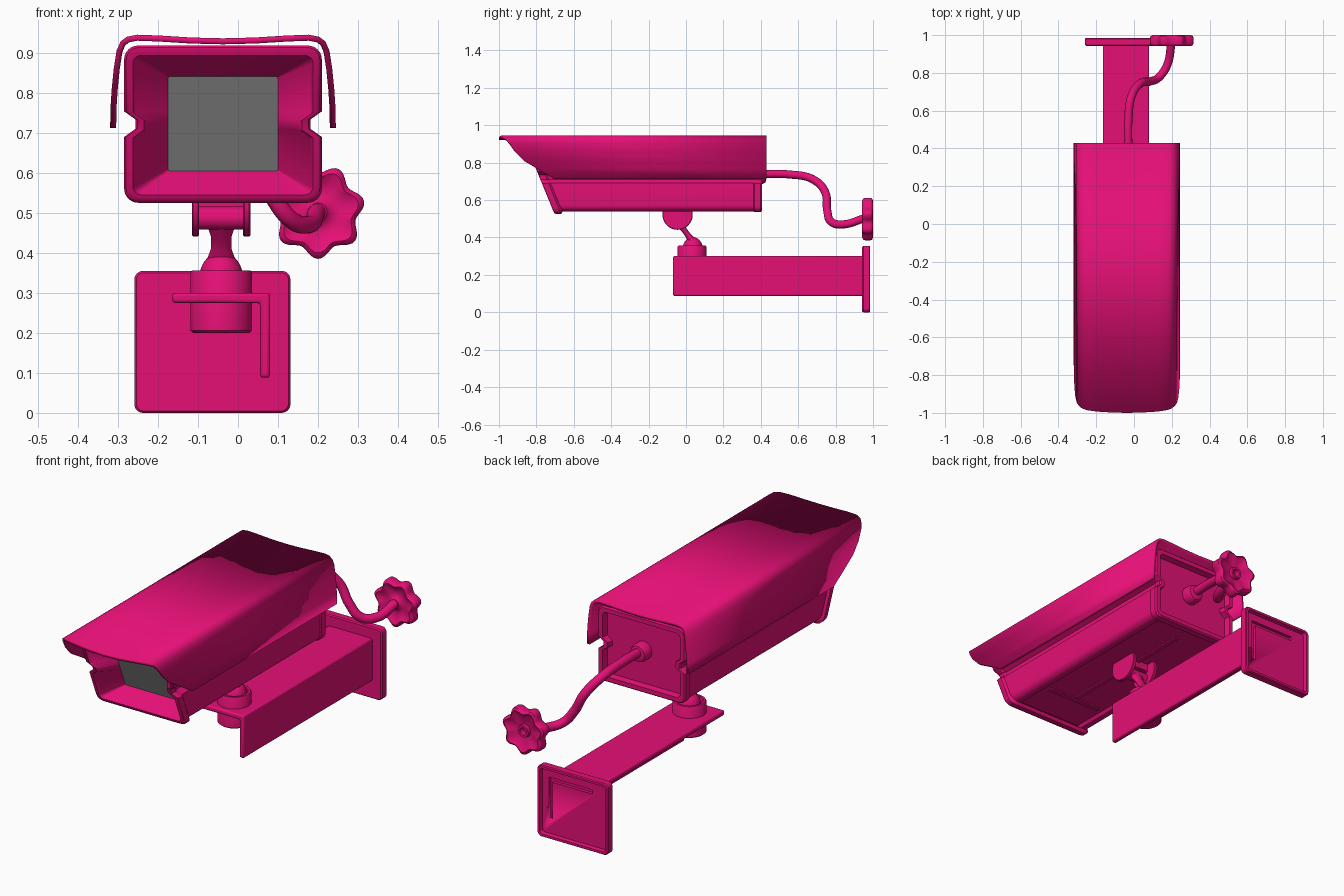
import bpy, bmesh, math
from mathutils import Vector

if "Cube" in bpy.data.objects:
    bpy.data.objects.remove(bpy.data.objects["Cube"])


def material(name, color):
    m = bpy.data.materials.new(name)
    m.use_nodes = True
    m.diffuse_color = color
    m.node_tree.nodes["Principled BSDF"].inputs["Base Color"].default_value = color
    return m


PINK = material("magenta paint", (0.78, 0.005, 0.18, 1))
GREY = material("grey glass", (0.25, 0.25, 0.25, 1))
CX = -0.0375  # centre line of the housing


def finish(name, bm, angle=35):
    bmesh.ops.recalc_face_normals(bm, faces=bm.faces)
    me = bpy.data.meshes.new(name)
    bm.to_mesh(me)
    bm.free()
    me.materials.append(PINK)
    ob = bpy.data.objects.new(name, me)
    bpy.context.collection.objects.link(ob)
    smooth(ob, angle)
    return ob


def smooth(ob, angle=35):
    bpy.ops.object.select_all(action='DESELECT')
    ob.select_set(True)
    bpy.context.view_layer.objects.active = ob
    bpy.ops.object.shade_smooth_by_angle(angle=math.radians(angle))


def loft(name, rings, cap_start=True, cap_end=True, angle=35):
    """Skin closed rings of equal point count."""
    bm = bmesh.new()
    vs = [[bm.verts.new(p) for p in ring] for ring in rings]
    n = len(vs[0])
    for a, b in zip(vs, vs[1:]):
        for i in range(n):
            j = (i + 1) % n
            bm.faces.new((a[i], a[j], b[j], b[i]))
    if cap_start:
        bm.faces.new(vs[0])
    if cap_end:
        bm.faces.new(vs[-1])
    return finish(name, bm, angle)


def section(y, hw, z0, z1, r, notch=0.0, dent=0.0, cx=CX):
    """Rounded rectangle with side notches and a sunken underside; y is a function of z."""
    half = [(hw - 0.06, z0 + dent), (hw - 0.05, z0)]
    arc = [math.radians(15 * k) for k in range(7)]
    half += [(hw - r + r * math.sin(a), z0 + r - r * math.cos(a)) for a in arc]
    mid = (z0 + z1) / 2
    half += [(hw, mid - 0.032), (hw - notch, mid - 0.012),
             (hw - notch, mid + 0.012), (hw, mid + 0.032)]
    half += [(hw - r + r * math.cos(a), z1 - r + r * math.sin(a)) for a in arc]
    full = half + [(-x, z) for x, z in reversed(half)]
    return [(cx + x, y(z), z) for x, z in full]


def slant(off):
    return lambda z: -0.705 - 0.41 * (z - 0.53) + off


def flat(y):
    return lambda z: y


def box(name, x, y, z, bevel=0.003):
    bm = bmesh.new()
    bmesh.ops.create_cube(bm, size=1)
    for v in bm.verts:
        v.co = [lo + (c + 0.5) * (hi - lo) for c, (lo, hi) in zip(v.co, (x, y, z))]
    bmesh.ops.bevel(bm, geom=bm.edges[:], offset=bevel, segments=2, affect='EDGES')
    return finish(name, bm)


def tube(name, stations, axis, seg=32, wide=1.0):
    """Round part through (centre, radius) stations, facing along axis."""
    q = Vector(axis).to_track_quat('Z', 'X')
    rings = []
    for c, r in stations:
        ring = []
        for k in range(seg):
            a = 2 * math.pi * k / seg
            ring.append(Vector(c) + q @ Vector((r * math.cos(a), r * math.sin(a), 0)))
        rings.append([(c[0] + (p.x - c[0]) * wide, p.y, p.z) for p in ring])
    return loft(name, rings)


# Housing with notched sides, sunken underside and recessed rear panel
N = 0.028
loft("housing", [
    section(slant(0.04), 0.237, 0.54, 0.905, 0.035, N, 0.015),
    section(flat(0.36), 0.237, 0.54, 0.905, 0.035, N, 0.015),
    section(flat(0.365), 0.241, 0.535, 0.908, 0.035, N),
    section(flat(0.398), 0.241, 0.535, 0.908, 0.035, N),
    section(flat(0.405), 0.235, 0.541, 0.902, 0.032, N),
    section(flat(0.405), 0.214, 0.562, 0.881, 0.022, N),
    section(flat(0.375), 0.208, 0.568, 0.875, 0.02, N)], cap_start=False)

# Slanted front frame, funnel and glass
frame = loft("front_frame", [
    section(slant(0.05), 0.234, 0.54, 0.905, 0.03, N),
    section(slant(0.035), 0.247, 0.525, 0.918, 0.035, N),
    section(slant(0.01), 0.247, 0.525, 0.918, 0.035, N),
    section(slant(0.002), 0.242, 0.53, 0.913, 0.032, N),
    section(slant(0), 0.235, 0.537, 0.905, 0.028, N),
    section(slant(0), 0.225, 0.545, 0.893, 0.02, N),
    section(slant(0.012), 0.217, 0.552, 0.885, 0.014, N),
    section(slant(0.1), 0.137, 0.605, 0.84, 0.004)], cap_start=False)
frame.data.materials.append(GREY)
frame.data.polygons[len(frame.data.polygons) - 1].material_index = 1

# Sun hood: half profile as (x, z, front edge y), mirrored
half = [(0, 0.936, -1.0), (0.08, 0.938, -0.998), (0.16, 0.943, -0.993),
        (0.215, 0.945, -0.985), (0.24, 0.94, -0.975), (0.256, 0.928, -0.96),
        (0.266, 0.905, -0.945), (0.273, 0.86, -0.915), (0.278, 0.81, -0.865),
        (0.281, 0.765, -0.79), (0.282, 0.712, -0.705)]
bm = bmesh.new()
outline = [(-x, z, y) for x, z, y in reversed(half[1:])] + half
front = [bm.verts.new((CX + x, y, z)) for x, z, y in outline]
back = [bm.verts.new((CX + x, 0.43, z)) for x, z, y in outline]
for i in range(len(front) - 1):
    bm.faces.new((front[i], front[i + 1], back[i + 1], back[i]))
hood = finish("sun_hood", bm)
if hood.data.polygons[len(hood.data.polygons) // 2].normal.z < 0:
    hood.data.flip_normals()
mod = hood.modifiers.new("thickness", 'SOLIDIFY')
mod.thickness = 0.015
mod.offset = -1

# Rails under the housing
box("underside_rail", (CX - 0.012, CX + 0.012), (-0.47, 0.28), (0.546, 0.56))
box("underside_crossbar", (CX - 0.15, CX + 0.15), (-0.5, -0.475), (0.546, 0.56))

# Tilt joint: two ears, pivot and tapered neck
JX = -0.042
for side, s in (("left", 1), ("right", -1)):
    a, b = JX + s * 0.055, JX + s * 0.073
    tube(side + "_joint_ear", [((a, -0.045, 0.522), 0.078), ((a + s * 0.003, -0.045, 0.522), 0.081),
                               ((b - s * 0.003, -0.045, 0.522), 0.081), ((b, -0.045, 0.522), 0.078)],
         (1, 0, 0), 40)
tube("joint_pivot", [((JX - 0.06, -0.045, 0.487), 0.029), ((JX + 0.06, -0.045, 0.487), 0.029)], (1, 0, 0))
box("joint_bridge", (JX - 0.06, JX + 0.06), (-0.075, -0.015), (0.515, 0.56))
tube("joint_neck", [((JX, 0.04, 0.37), 0.024), ((JX, 0.012, 0.41), 0.015),
                    ((JX, -0.01, 0.44), 0.015), ((JX, -0.04, 0.485), 0.024)],
     (0, -0.55, 0.83), 24, 1.7)

# Swivel collar and dome
tube("swivel_collar", [((JX, 0.032, z), r) for r, z in
     ((0.07, 0.2), (0.077, 0.206), (0.077, 0.35), (0.073, 0.356),
      (0.062, 0.356), (0.058, 0.335))], (0, 0, 1), 40)
tube("swivel_dome", [((JX, 0.036, 0.335 + 0.067 * math.sin(math.radians(a))),
                      0.055 * math.cos(math.radians(a))) for a in range(0, 89, 8)], (0, 0, 1))


# L-shaped support arm and wall plate with a matching slot
def angle_bar(name, y0, y1, d):
    x0, x1, z0, z1 = -0.165 + d, 0.08 - d, 0.088 + d, 0.3 - d
    t = 0.025 - 2 * d
    pts = [(x0, z1), (x0, z1 - t), (x1 - t, z1 - t), (x1 - t, z0), (x1, z0), (x1, z1)]
    return loft(name, [[(x, y, z) for x, z in pts] for y in (y0, y1)])


arm = angle_bar("support_arm", -0.07, 0.95, 0)
mod = arm.modifiers.new("soft_edges", 'BEVEL')
mod.width = 0.008
mod.segments = 3

PX = -0.064
plate = loft("wall_plate", [
    section(flat(0.942), 0.19, 0.005, 0.35, 0.018, cx=PX),
    section(flat(0.948), 0.195, 0, 0.355, 0.022, cx=PX),
    section(flat(0.98), 0.195, 0, 0.355, 0.022, cx=PX),
    section(flat(0.985), 0.191, 0.004, 0.351, 0.02, cx=PX),
    section(flat(0.985), 0.18, 0.015, 0.34, 0.014, cx=PX),
    section(flat(0.967), 0.176, 0.019, 0.336, 0.012, cx=PX)])
cutter = angle_bar("slot_cutter", 0.951, 1.05, 0.002)
cutter.hide_render = True
cutter.hide_set(True)
mod = plate.modifiers.new("slot", 'BOOLEAN')
mod.object = cutter
mod.operation = 'DIFFERENCE'

# Cable with gland
curve = bpy.data.curves.new("cable", 'CURVE')
curve.dimensions = '3D'
curve.bevel_depth = 0.022
curve.bevel_resolution = 5
path = [(-0.03, 0.38, 0.737), (-0.03, 0.55, 0.737), (-0.012, 0.68, 0.71), (0.035, 0.745, 0.64),
        (0.085, 0.755, 0.545), (0.13, 0.775, 0.485), (0.175, 0.84, 0.47), (0.198, 0.955, 0.503)]
sp = curve.splines.new('BEZIER')
sp.bezier_points.add(len(path) - 1)
for bp, co in zip(sp.bezier_points, path):
    bp.co = co
    bp.handle_left_type = bp.handle_right_type = 'AUTO'
curve.materials.append(PINK)
cable = bpy.data.objects.new("cable", curve)
bpy.context.collection.objects.link(cable)
bpy.ops.object.select_all(action='DESELECT')
cable.select_set(True)
bpy.context.view_layer.objects.active = cable
bpy.ops.object.convert(target='MESH')
smooth(bpy.context.object)
tube("cable_gland", [((-0.03, y, 0.732), r) for r, y in
     ((0.045, 0.37), (0.045, 0.41), (0.038, 0.425), (0.02, 0.43))], (0, 1, 0))

# Lobed hand wheel with dished faces and hollow hub: (radius, y, lobe depth)
steps = [(0.022, 0.945, 0), (0.03, 0.955, 0), (0.05, 0.96, 0), (0.075, 0.953, 0.004),
         (0.094, 0.942, 0.009), (0.104, 0.948, 0.011), (0.107, 0.957, 0.011),
         (0.107, 0.985, 0.011), (0.104, 0.995, 0.011), (0.094, 1.0, 0.009),
         (0.075, 0.988, 0.004), (0.032, 0.982, 0), (0.029, 0.996, 0), (0.018, 0.996, 0), (0.016, 0.97, 0)]
rings = []
for r, y, lobe in steps:
    ring = []
    for k in range(84):
        a = 2 * math.pi * k / 84
        d = r + lobe * math.cos(7 * (a + math.pi / 2))
        ring.append((0.2 + d * math.cos(a), y, 0.503 + d * math.sin(a)))
    rings.append(ring)
loft("hand_wheel", rings, angle=45)
